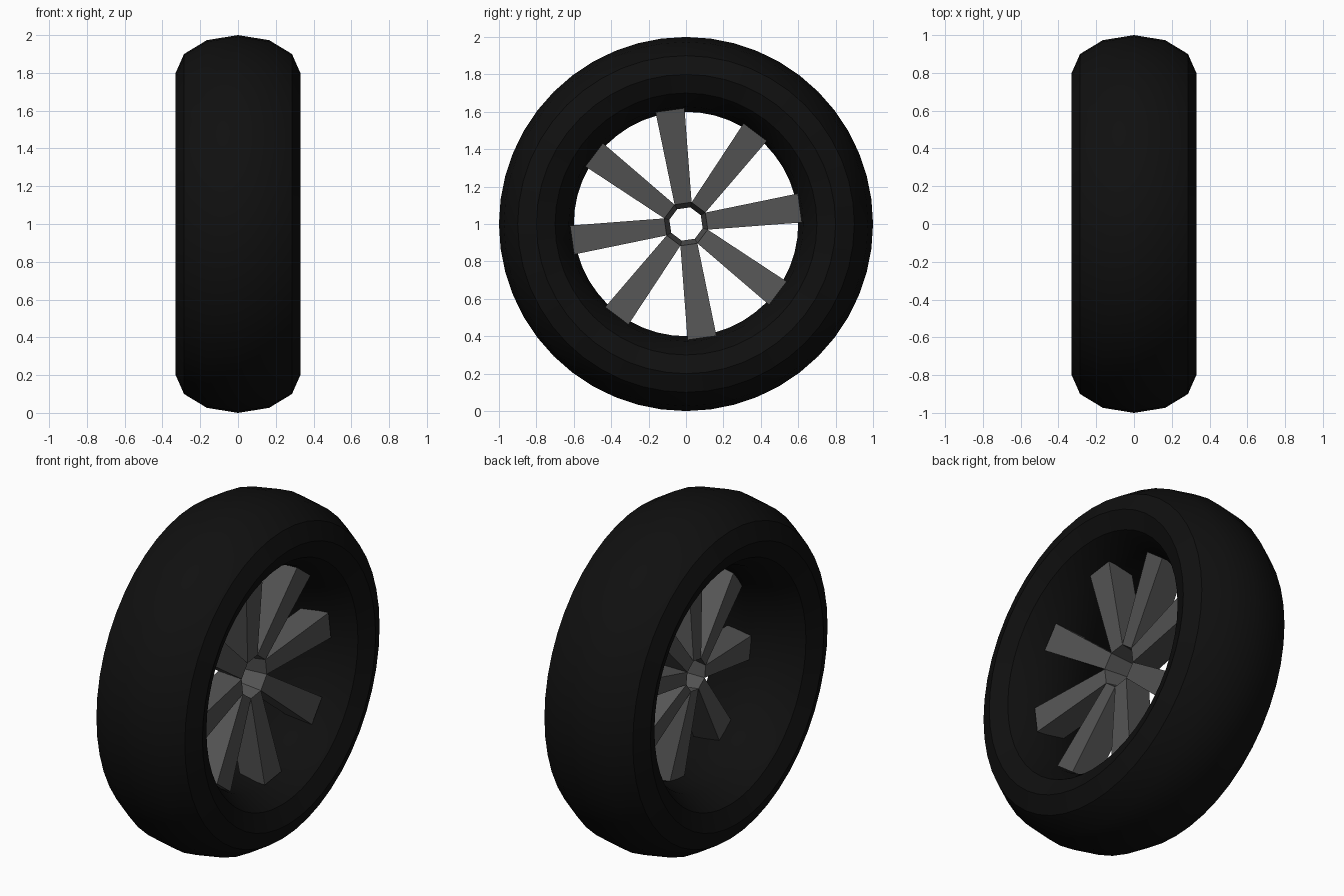
import bpy, bmesh, math
from mathutils import Matrix, Vector

if "Cube" in bpy.data.objects:
    bpy.data.objects.remove(bpy.data.objects["Cube"], do_unlink=True)


def make_material(name, color):
    mat = bpy.data.materials.new(name)
    mat.use_nodes = True
    mat.diffuse_color = color
    mat.node_tree.nodes["Principled BSDF"].inputs["Base Color"].default_value = color
    return mat


rubber = make_material("black rubber", (0.005, 0.005, 0.005, 1))
metal = make_material("dark grey metal", (0.09, 0.09, 0.09, 1))

CENTRE = Vector((0, 0, 1))
SPOKES = 8
TILT = math.radians(8)          # turn of the spokes about the axle

# Hub and spoke sections as (x, half width, distance from the axle)
HUB_FRONT, HUB_BACK = 0.105, -0.065
FRONT_RADIUS, BACK_RADIUS = 0.12, 0.092
HALF_STEP = math.pi / SPOKES


def root(x, radius):
    return x, radius * math.sin(HALF_STEP), radius * math.cos(HALF_STEP)


FRONT_ROOT, BACK_ROOT = root(HUB_FRONT, FRONT_RADIUS), root(HUB_BACK, BACK_RADIUS)
FRONT_TIP, BACK_TIP = (0.167, 0.078, 0.615), (0.0, 0.068, 0.61)


def add_object(name, bm, mat):
    mesh = bpy.data.meshes.new(name)
    bm.to_mesh(mesh)
    bm.free()
    mesh.materials.append(mat)
    obj = bpy.data.objects.new(name, mesh)
    obj.location = CENTRE
    bpy.context.collection.objects.link(obj)
    return obj


# Tyre: a ring widened along the axle
bpy.ops.mesh.primitive_torus_add(major_radius=0.8, minor_radius=0.2,
                                 major_segments=48, minor_segments=12)
tyre = bpy.context.object
tyre.name = "tyre"
tyre.data.transform(Matrix.Rotation(math.pi / 2, 4, 'Y'))
tyre.data.transform(Matrix.Diagonal((1.65, 1, 1, 1)))
tyre.location = CENTRE
tyre.data.materials.append(rubber)
bpy.ops.object.shade_smooth_by_angle(angle=math.radians(30))

# Hub: an open tapered sleeve with one flat per spoke
bm = bmesh.new()
bmesh.ops.create_cone(bm, cap_ends=False, segments=SPOKES,
                      radius1=BACK_RADIUS, radius2=FRONT_RADIUS,
                      depth=HUB_FRONT - HUB_BACK)
for v in bm.verts:
    x = HUB_FRONT if v.co.z > 0 else HUB_BACK
    radius = FRONT_RADIUS if v.co.z > 0 else BACK_RADIUS
    angle = round(math.atan2(v.co.y, v.co.x) / (2 * HALF_STEP)) * 2 * HALF_STEP
    angle += HALF_STEP + TILT
    v.co = (x, radius * math.cos(angle), radius * math.sin(angle))
bmesh.ops.recalc_face_normals(bm, faces=bm.faces)
add_object("hub", bm, metal)

# Spokes: flaring blocks dished towards the front, joined to the hub flats
for i in range(SPOKES):
    turn = Matrix.Rotation(TILT + i * 2 * HALF_STEP, 4, 'X')
    bm = bmesh.new()
    rings = []
    for front, back in ((FRONT_ROOT, BACK_ROOT), (FRONT_TIP, BACK_TIP)):
        corners = [(front, 1), (front, -1), (back, -1), (back, 1)]
        rings.append([bm.verts.new(turn @ Vector((x, r, side * w)))
                      for (x, w, r), side in corners])
    inner, outer = rings
    for k in range(4):
        n = (k + 1) % 4
        bm.faces.new((inner[k], inner[n], outer[n], outer[k]))
    bm.faces.new(outer)
    bmesh.ops.recalc_face_normals(bm, faces=bm.faces)
    add_object(f"spoke_{i + 1}", bm, metal)
